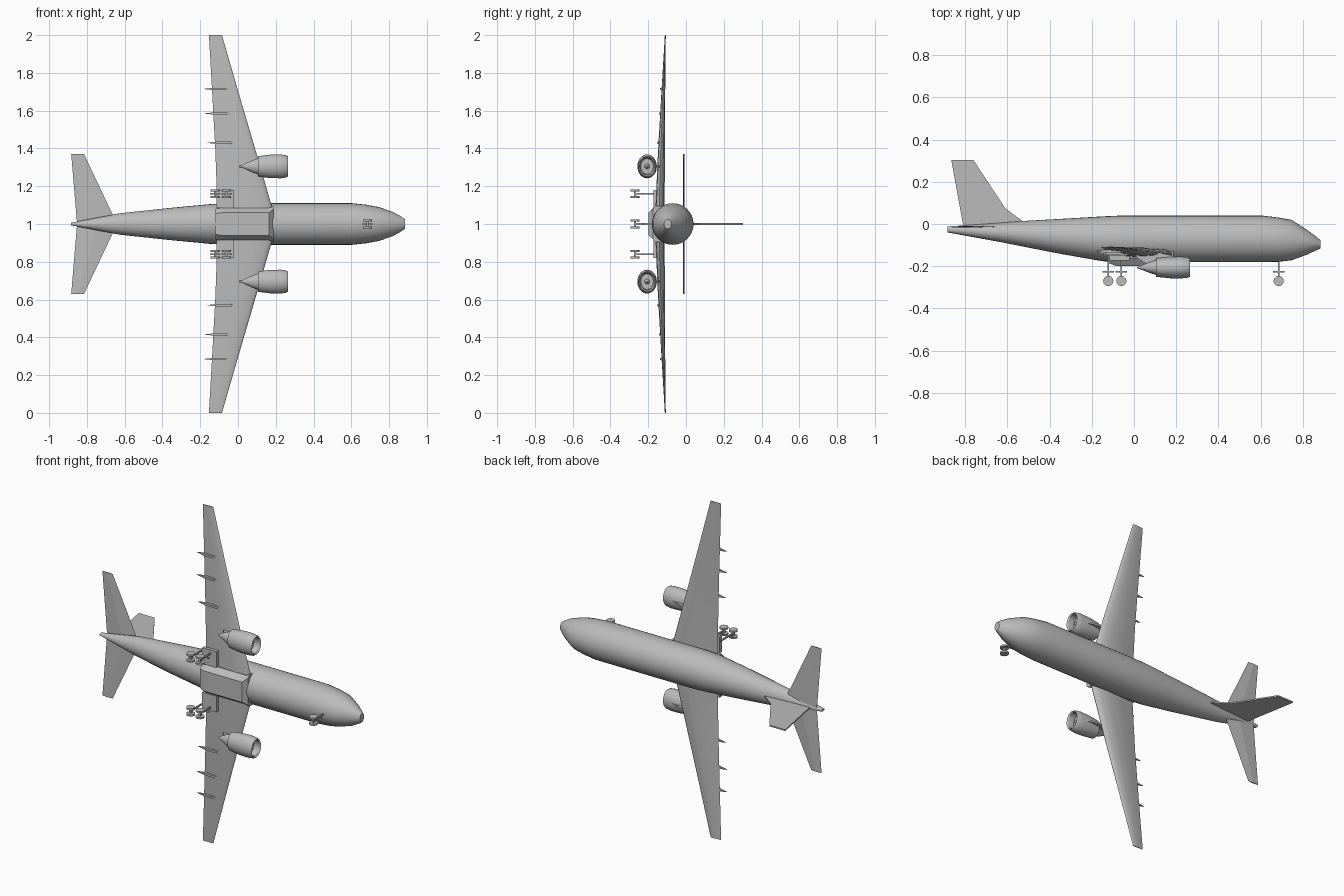
import bpy, bmesh, math
from mathutils import Matrix

cube = bpy.data.objects.get("Cube")
if cube:
    bpy.data.objects.remove(cube, do_unlink=True)

grey = bpy.data.materials.new("plain grey")
grey.use_nodes = True
grey.diffuse_color = (0.5, 0.5, 0.5, 1)
grey.node_tree.nodes["Principled BSDF"].inputs["Base Color"].default_value = (0.5, 0.5, 0.5, 1)

# The aircraft's nose points to +x, its top to +y and its wings along z.
MID = 1.0


def finish(name, bm, smooth=True):
    bmesh.ops.recalc_face_normals(bm, faces=bm.faces)
    me = bpy.data.meshes.new(name)
    bm.to_mesh(me)
    bm.free()
    me.materials.append(grey)
    ob = bpy.data.objects.new(name, me)
    bpy.context.collection.objects.link(ob)
    if smooth:
        bpy.ops.object.select_all(action='DESELECT')
        ob.select_set(True)
        bpy.context.view_layer.objects.active = ob
        bpy.ops.object.shade_smooth_by_angle(angle=math.radians(30))
    return ob


def loft(name, rings, smooth=True):
    """Skin a row of equal-length rings and cap both ends."""
    bm = bmesh.new()
    rows = [[bm.verts.new(p) for p in ring] for ring in rings]
    n = len(rows[0])
    for a, b in zip(rows, rows[1:]):
        for i in range(n):
            j = (i + 1) % n
            bm.faces.new((a[i], a[j], b[j], b[i]))
    bm.faces.new(rows[0])
    bm.faces.new(rows[-1])
    return finish(name, bm, smooth)


def oval(x, y, z, ry, rz, n=32):
    return [(x, y + ry * math.cos(2 * math.pi * i / n), z + rz * math.sin(2 * math.pi * i / n))
            for i in range(n)]


def box(name, x0, x1, y0, y1, z0, z1):
    return loft(name, [[(x, y0, z0), (x, y1, z0), (x, y1, z1), (x, y0, z1)] for x in (x0, x1)], False)


def wheel(name, x, y, z, r, width):
    bm = bmesh.new()
    bmesh.ops.create_cone(bm, cap_ends=True, segments=20, radius1=r, radius2=r, depth=width,
                          matrix=Matrix.Translation((x, y, z)))
    finish(name, bm)


# Fuselage: x, bottom, top, half width
stations = [(-0.883, -0.040, -0.012, 0.007), (-0.63, -0.086, 0.006, 0.056),
            (-0.53, -0.106, 0.014, 0.067), (-0.35, -0.141, 0.024, 0.086),
            (-0.15, -0.176, 0.036, 0.105), (-0.06, -0.181, 0.040, 0.110),
            (0.605, -0.181, 0.040, 0.110), (0.68, -0.179, 0.031, 0.102),
            (0.745, -0.172, 0.020, 0.090), (0.82, -0.145, -0.028, 0.064),
            (0.86, -0.126, -0.058, 0.042), (0.883, -0.116, -0.077, 0.026)]
loft("fuselage", [oval(x, (b + t) / 2, MID, (t - b) / 2, w) for x, b, t, w in stations])

# Wing: span offset, leading x, trailing x, bottom, top
airfoil = [(0, .4), (.03, .62), (.12, .85), (.35, 1), (.7, .75), (1, .4),
           (.6, .1), (.3, 0), (.08, .1), (.02, .25)]
half = [(0.05, 0.192, -0.108, -0.163, -0.113), (0.39, 0.093, -0.120, -0.148, -0.112),
        (0.70, 0.002, -0.137, -0.130, -0.110), (1.0, -0.085, -0.154, -0.112, -0.107)]
sections = [(-s[0],) + s[1:] for s in reversed(half)] + half
loft("wing", [[(le + t * (te - le), b + h * (top - b), MID + s) for t, h in airfoil]
              for s, le, te, b, top in sections])

# Tailplane
tail = [(-0.37, -0.815, -0.883), (0, -0.64, -0.852), (0.37, -0.815, -0.883)]
loft("tailplane", [[(le, -0.013, MID + s), ((le + te) / 2, -0.009, MID + s),
                    (te, -0.013, MID + s), ((le + te) / 2, -0.017, MID + s)]
                   for s, le, te in tail], False)

# Tail fin with a swept fillet at its foot
fin = [(-0.80, -0.03), (-0.81, 0.0), (-0.865, 0.303), (-0.76, 0.303), (-0.61, 0.075),
       (-0.525, 0.012), (-0.55, -0.03)]
loft("tail_fin", [[(x, y, MID + s) for x, y in fin] for s in (-0.004, 0.004)], False)

# Belly fairing: x, bottom, flat half width, side half width
belly = [(-0.12, -0.185, 0.055, 0.080), (-0.085, -0.199, 0.060, 0.086),
         (0.165, -0.199, 0.060, 0.086), (0.188, -0.175, 0.080, 0.094)]
loft("belly_fairing", [[(x, -0.12, MID - s), (x, -0.162, MID - s), (x, b, MID - f),
                        (x, b, MID + f), (x, -0.162, MID + s), (x, -0.12, MID + s)]
                       for x, b, f, s in belly], False)


def bogie(name, x, z, top):
    """Strut, cross bar, axle and a pair of wheels."""
    box(name + "_strut", x - .004, x + .004, -0.27, top, z - .004, z + .004)
    box(name + "_bar", x - .027, x + .027, -0.229, -0.222, z - .004, z + .004)
    box(name + "_axle", x - .006, x + .006, -0.276, -0.264, z - .018, z + .018)
    for s in (-1, 1):
        wheel(name + "_wheel", x, -0.27, z + s * .018, .024, .010)


bogie("nose_gear", 0.685, MID, -0.16)

lathe = [(0.225, 0.041), (0.258, 0.046), (0.265, 0.053), (0.255, 0.059), (0.225, 0.063),
         (0.17, 0.062), (0.105, 0.054), (0.105, 0.043), (0.075, 0.032), (0.015, 0.003)]

for side, s in (("left", 1), ("right", -1)):
    # Engine with open intake, spinner, tail cone and pylon
    ez = MID + s * 0.305
    loft(side + "_engine", [oval(x, -0.206, ez, r * 0.82, r) for x, r in lathe])
    loft(side + "_spinner", [oval(x, -0.206, ez, r, r, 16)
                             for x, r in ((0.22, .015), (0.238, .009), (0.247, .002))])
    pylon = [(0.0, -0.14), (0.10, -0.13), (0.20, -0.155), (0.20, -0.17), (0.06, -0.19), (0.02, -0.165)]
    loft(side + "_pylon", [[(x, y, ez + d) for x, y in pylon] for d in (-.005, .005)], False)

    # Main gear: mounting plate and two wheel pairs
    gz = MID + s * 0.16
    box(side + "_gear_plate", -0.115, -0.022, -0.172, -0.152, MID + s * 0.085, MID + s * 0.18)
    for x in (-0.122, -0.06):
        bogie(side + "_main_gear", x, gz, -0.15)

    # Slim flap-track fairings under the trailing edge
    for off, x0, x1, y in ((0.43, -0.162, -0.02, -0.143), (0.585, -0.175, -0.04, -0.136),
                           (0.715, -0.178, -0.05, -0.130)):
        z = MID + s * off
        rings = [(x0, y + .002, .001), (x0 + .05, y, .006), (x1 - .02, y, .006), (x1, y + .008, .003)]
        loft(side + "_flap_fairing", [[(x, c - 1.3 * r, z - r), (x, c + 1.3 * r, z - r),
                                       (x, c + 1.3 * r, z + r), (x, c - 1.3 * r, z + r)]
                                      for x, c, r in rings], False)
